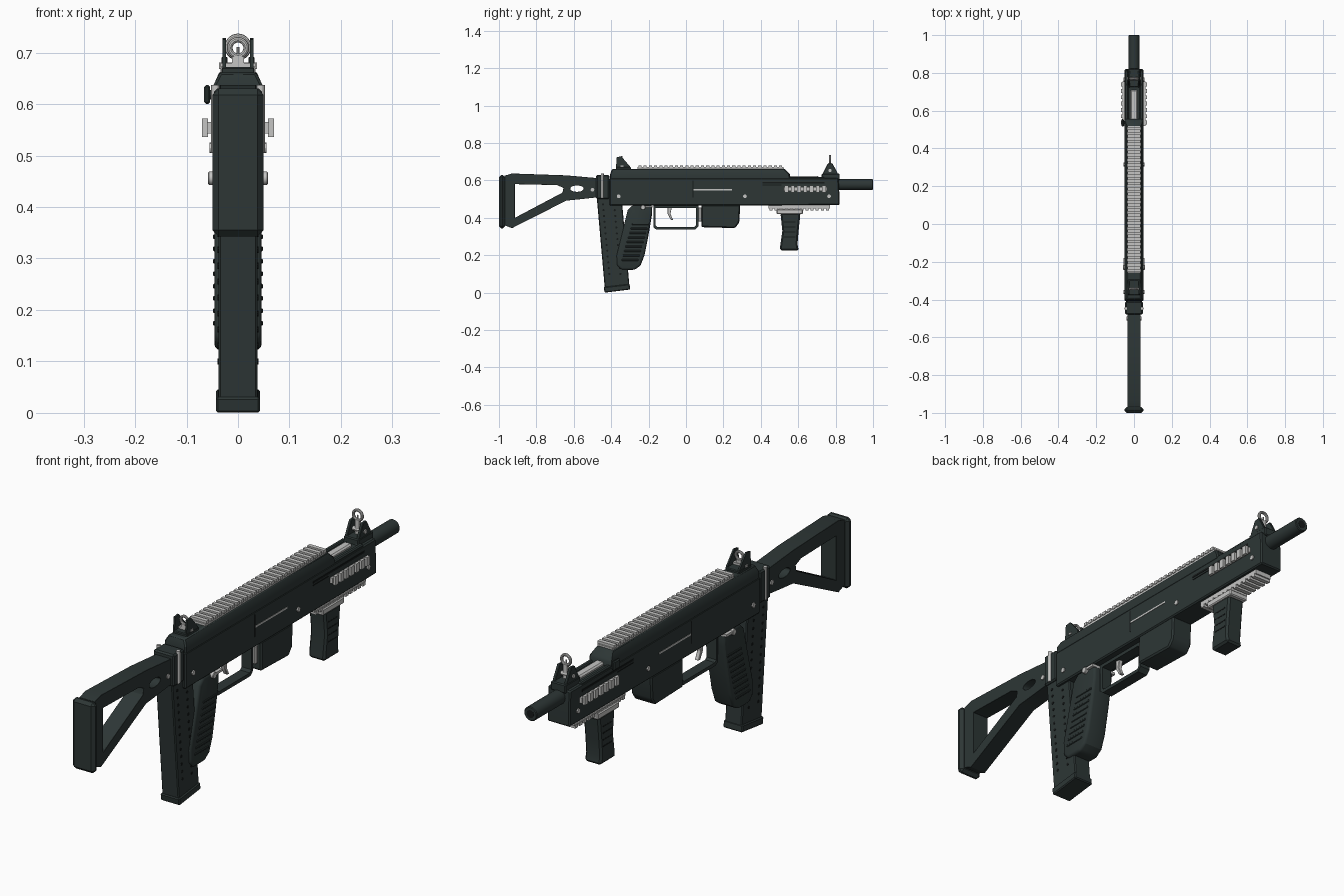
import bpy, bmesh, math
from mathutils import Matrix, Vector

if "Cube" in bpy.data.objects:
    bpy.data.objects.remove(bpy.data.objects["Cube"])


def material(name, rgb):
    m = bpy.data.materials.new(name)
    m.diffuse_color = (*rgb, 1)
    m.use_nodes = True
    m.node_tree.nodes["Principled BSDF"].inputs["Base Color"].default_value = m.diffuse_color
    return m


DARK = material("dark green grey", (0.026, 0.037, 0.036))
LIGHT = material("light grey", (0.56, 0.56, 0.55))
BLACK = material("near black", (0.008, 0.010, 0.010))


def finish(name, bm, mat, bevel=0.0, seg=1):
    """Bevel the sharp edges and turn the bmesh into a scene object."""
    bmesh.ops.remove_doubles(bm, verts=bm.verts, dist=1e-5)
    bmesh.ops.dissolve_limit(bm, angle_limit=0.01, verts=bm.verts, edges=bm.edges)
    bmesh.ops.recalc_face_normals(bm, faces=bm.faces)
    if bevel:
        sharp = [e for e in bm.edges if len(e.link_faces) == 2 and e.calc_face_angle() > 0.6]
        bmesh.ops.bevel(bm, geom=sharp, offset=bevel, segments=seg, profile=0.5,
                        affect='EDGES', clamp_overlap=True)
    me = bpy.data.meshes.new(name)
    bm.to_mesh(me)
    bm.free()
    me.materials.clear()
    me.materials.append(mat)
    ob = bpy.data.objects.new(name, me)
    bpy.context.collection.objects.link(ob)
    return ob


def prism(name, outlines, half, mat=DARK, bevel=0.0, x=0.0, seg=1, shape=None):
    """Extrude side outlines of (y, z) points across x; extra outlines become holes."""
    cu = bpy.data.curves.new(name, 'CURVE')
    cu.dimensions, cu.fill_mode, cu.extrude = '2D', 'BOTH', half
    for pts in outlines:
        sp = cu.splines.new('POLY')
        sp.points.add(len(pts) - 1)
        for p, (a, b) in zip(sp.points, pts):
            p.co = (a, b, 0, 1)
        sp.use_cyclic_u = True
    tmp = bpy.data.objects.new(name + "_curve", cu)
    bpy.context.collection.objects.link(tmp)
    dg = bpy.context.evaluated_depsgraph_get()
    me = bpy.data.meshes.new_from_object(tmp.evaluated_get(dg))
    bm = bmesh.new()
    bm.from_mesh(me)
    bpy.data.objects.remove(tmp)
    bpy.data.meshes.remove(me)
    bpy.data.curves.remove(cu)
    for v in bm.verts:
        a, b, c = v.co
        v.co = (c + x, a, b)
        if shape:
            shape(v)
    return finish(name, bm, mat, bevel, seg)


def box(name, x, y, z, mat=DARK, bevel=0.0):
    """Box from x, y and z ranges."""
    bm = bmesh.new()
    bmesh.ops.create_cube(bm, size=1)
    for v in bm.verts:
        v.co = [r[0] if c < 0 else r[1] for c, r in zip(v.co, (x, y, z))]
    return finish(name, bm, mat, bevel)


def rod(name, a, b, r, mat=DARK, sides=24, bevel=0.0):
    """Cylinder between two points."""
    a, b = Vector(a), Vector(b)
    m = Matrix.Translation((a + b) / 2) @ (b - a).to_track_quat('Z', 'Y').to_matrix().to_4x4()
    bm = bmesh.new()
    bmesh.ops.create_cone(bm, cap_ends=True, segments=sides, radius1=r, radius2=r,
                          depth=(b - a).length, matrix=m)
    return finish(name, bm, mat, bevel)


def ring(name, y, z, r, t):
    bpy.ops.mesh.primitive_torus_add(location=(0, y, z), rotation=(math.pi / 2, 0, 0),
                                     major_radius=r, minor_radius=t,
                                     major_segments=28, minor_segments=10)
    ob = bpy.context.object
    ob.name = name
    ob.data.materials.append(LIGHT)


# Shoulder stock with triangular and oval openings, and its butt pad
oval = [(-0.583 + 0.036 * math.cos(i * math.pi / 10), 0.556 + 0.017 * math.sin(i * math.pi / 10))
        for i in range(20)]
prism("stock", [[(-0.97, 0.625), (-0.93, 0.637), (-0.64, 0.627), (-0.47, 0.612), (-0.47, 0.51),
                 (-0.56, 0.5), (-0.64, 0.492), (-0.93, 0.345), (-0.97, 0.36)],
                [(-0.915, 0.58), (-0.69, 0.575), (-0.655, 0.56), (-0.66, 0.535), (-0.915, 0.40)],
                oval], 0.035, bevel=0.006)
box("butt_pad", (-0.05, 0.05), (-1.0, -0.968), (0.343, 0.63), bevel=0.012)

# Folding hinge
box("hinge_block", (-0.047, 0.047), (-0.48, -0.41), (0.5, 0.63), bevel=0.006)
for s in (-1, 1):
    rod("hinge_pin", (s * 0.044, -0.447, 0.505), (s * 0.044, -0.447, 0.637), 0.008, LIGHT, 12)

# Receiver, top cover and forearm
prism("receiver", [[(-0.408, 0.465), (0.45, 0.465), (0.82, 0.468), (0.82, 0.53), (0.815, 0.612),
                    (-0.408, 0.612)]], 0.05, bevel=0.005)


def narrow_top(v):
    if v.co.z > 0.645:
        v.co.x *= 0.72


prism("top_cover", [[(-0.405, 0.605), (-0.405, 0.635), (-0.395, 0.662), (0.525, 0.664),
                     (0.553, 0.635), (0.558, 0.605)]], 0.049, bevel=0.005, shape=narrow_top)
box("gas_tube", (-0.018, 0.018), (0.54, 0.71), (0.59, 0.624), LIGHT, 0.006)
for s in (-1, 1):
    box("forearm_lip", sorted((s * 0.03, s * 0.048)), (0.55, 0.74), (0.6, 0.618), bevel=0.004)
rod("barrel", (0, 0.78, 0.578), (0, 1.0, 0.578), 0.029, bevel=0.003)
rod("muzzle_bore", (0, 0.99, 0.578), (0, 1.0005, 0.578), 0.016, BLACK)


# Toothed rails: strip plus evenly spaced teeth, added along y
def rail(name, base, teeth, y0, y1, count):
    box(name, base[0], (y0, y1), base[1], LIGHT)
    pitch = (y1 - y0) / count
    for i in range(count):
        a = y0 + pitch * (i + 0.2)
        box(name + "_tooth", teeth[0], (a, a + pitch * 0.6), teeth[1], LIGHT)


rail("top_rail", ((-0.034, 0.034), (0.655, 0.671)), ((-0.037, 0.037), (0.668, 0.681)), -0.26, 0.52, 28)
rail("bottom_rail", ((-0.036, 0.036), (0.45, 0.47)), ((-0.038, 0.038), (0.439, 0.453)), 0.44, 0.77, 12)
for s in (-1, 1):
    rail("side_rail", (sorted((s * 0.045, s * 0.06)), (0.543, 0.565)),
         (sorted((s * 0.058, s * 0.07)), (0.536, 0.572)), 0.52, 0.755, 7)

# Foregrip
box("foregrip_mount", (-0.042, 0.042), (0.485, 0.625), (0.42, 0.446), LIGHT, 0.004)
prism("foregrip", [[(0.505, 0.425), (0.612, 0.425), (0.602, 0.33), (0.596, 0.26), (0.603, 0.225),
                    (0.503, 0.225), (0.503, 0.245), (0.515, 0.33)]], 0.037, bevel=0.008)
for i in range(4):
    z = 0.295 + i * 0.027
    box("foregrip_groove", (-0.0378, 0.0378), (0.525, 0.585), (z, z + 0.005), BLACK)

# Magazine housing, release plate and trigger group
prism("magazine_housing", [[(0.083, 0.47), (0.29, 0.47), (0.285, 0.375), (0.262, 0.345),
                            (0.083, 0.35)]], 0.047, bevel=0.006)
box("release_plate", (-0.032, 0.032), (0.066, 0.084), (0.38, 0.455), LIGHT, 0.003)
prism("trigger_guard", [[(-0.175, 0.468), (0.066, 0.468), (0.066, 0.355), (0.05, 0.338),
                         (-0.16, 0.338), (-0.175, 0.35)],
                        [(-0.163, 0.452), (0.054, 0.452), (0.054, 0.362), (0.045, 0.352),
                         (-0.155, 0.352), (-0.163, 0.36)]], 0.022)
prism("trigger", [[(-0.1, 0.46), (-0.075, 0.46), (-0.083, 0.42), (-0.068, 0.388), (-0.08, 0.388),
                   (-0.098, 0.42)]], 0.009, LIGHT, 0.002)

# Pistol grip with ribs
prism("pistol_grip", [[(-0.312, 0.44), (-0.285, 0.468), (-0.18, 0.468), (-0.183, 0.41), (-0.2, 0.31),
                       (-0.222, 0.2), (-0.243, 0.145), (-0.275, 0.122), (-0.345, 0.122),
                       (-0.37, 0.145), (-0.372, 0.2), (-0.345, 0.31)]], 0.046, bevel=0.012, seg=3)
for s in (-1, 1):
    for i in range(9):
        z = 0.17 + i * 0.024
        y = -0.305 + i * 0.007
        box("grip_rib", sorted((s * 0.04, s * 0.049)), (y - 0.04, y + 0.05), (z, z + 0.009), bevel=0.002)

# Rear magazine with two rows of studs
prism("magazine", [[(-0.478, 0.52), (-0.345, 0.52), (-0.302, 0.03), (-0.434, 0.02)]], 0.038, bevel=0.004)
prism("magazine_floor", [[(-0.44, 0.03), (-0.302, 0.046), (-0.298, 0.017), (-0.435, 0.0)]],
      0.043, bevel=0.004)
for i in range(13):
    z = 0.1 + i * 0.031
    y = -0.372 - (z - 0.03) * 0.09
    for dy in (-0.032, 0.028):
        rod("magazine_stud", (-0.0395, y + dy, z), (0.0395, y + dy, z), 0.006, BLACK, 8)

# Rear sight: base, ears, post and ring
box("rear_sight_base", (-0.032, 0.032), (-0.375, -0.295), (0.655, 0.672), bevel=0.003)
box("rear_sight_bar", (-0.034, 0.034), (-0.35, -0.335), (0.672, 0.68), LIGHT)
box("rear_sight_post", (-0.012, 0.012), (-0.35, -0.338), (0.675, 0.692), LIGHT)
ring("rear_sight_ring", -0.344, 0.709, 0.016, 0.0055)
for s in (-1, 1):
    prism("rear_sight_ear", [[(-0.375, 0.66), (-0.37, 0.725), (-0.345, 0.728), (-0.3, 0.675),
                              (-0.295, 0.66)]], 0.0035, x=s * 0.027)

# Front sight: ears, base, post and ring
box("front_sight_base", (-0.034, 0.034), (0.725, 0.822), (0.6, 0.636), bevel=0.004)
for s in (-1, 1):
    prism("front_sight_ear", [[(0.722, 0.61), (0.735, 0.645), (0.758, 0.69), (0.782, 0.692),
                               (0.808, 0.645), (0.82, 0.61)]], 0.006, x=s * 0.026, bevel=0.002)
rod("front_sight_pin", (-0.036, 0.77, 0.653), (0.036, 0.77, 0.653), 0.009, LIGHT, 12)
box("front_sight_post", (-0.009, 0.009), (0.763, 0.777), (0.63, 0.694), LIGHT)
ring("front_sight_ring", 0.77, 0.711, 0.02, 0.006)
rod("front_sight_needle", (0, 0.77, 0.69), (0, 0.77, 0.711), 0.003, LIGHT, 8)

# Screws, selector, side slots and seams on both sides
for y, z in ((-0.36, 0.515), (0.315, 0.515), (0.765, 0.515), (-0.5, 0.55)):
    w = 0.055 if y > -0.45 else 0.039
    rod("cross_screw", (-w, y, z), (w, y, z), 0.01, LIGHT, 12)
rod("selector_pin", (-0.058, -0.23, 0.456), (0.058, -0.23, 0.456), 0.013, LIGHT, 16, 0.002)
box("selector_lever", (-0.056, 0.056), (-0.235, -0.18), (0.454, 0.464), LIGHT)
for s in (-1, 1):
    side = sorted((s * 0.048, s * 0.0515))
    box("side_slot", side, (0.04, 0.245), (0.546, 0.553), LIGHT)
    box("side_slot_edge", side, (0.035, 0.04), (0.51, 0.6), BLACK)
    box("forearm_seam", side, (0.41, 0.74), (0.583, 0.591), BLACK)
    box("forearm_seam_lower", side, (0.41, 0.51), (0.573, 0.577), BLACK)

# Charging handle on the left
rod("charging_stem", (-0.03, 0.535, 0.618), (-0.056, 0.535, 0.618), 0.009, DARK, 12)
box("charging_knob", (-0.066, -0.054), (0.515, 0.555), (0.6, 0.637), bevel=0.004)

# Smooth curved faces, keep hard edges
bpy.ops.object.select_all(action='SELECT')
bpy.context.view_layer.objects.active = bpy.data.objects["barrel"]
bpy.ops.object.shade_smooth_by_angle(angle=math.radians(30))
